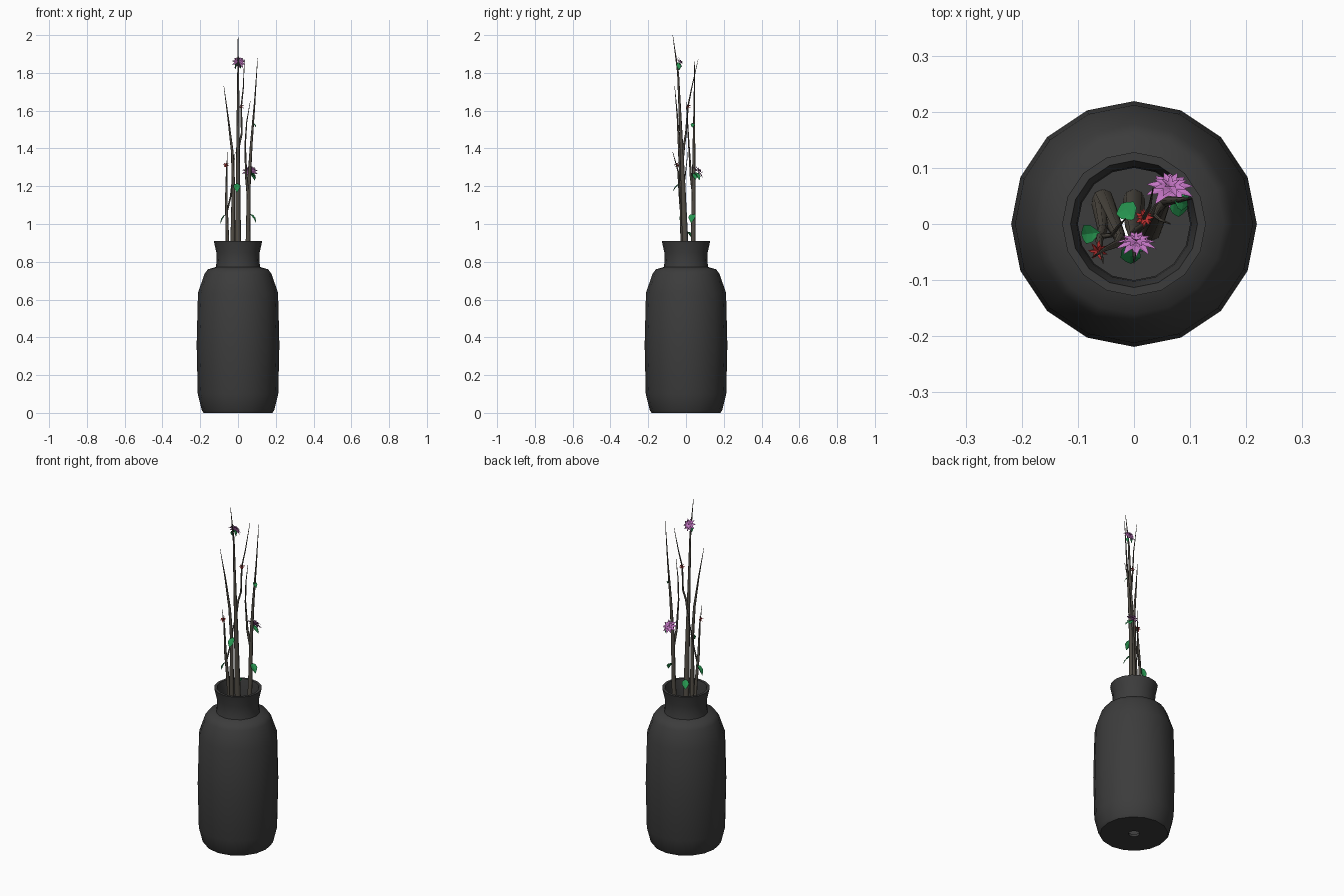
import bpy, bmesh, math
from mathutils import Vector


def material(name, rgb):
    m = bpy.data.materials.new(name)
    m.diffuse_color = (*rgb, 1)
    return m


CLAY = material("dark_clay", (0.045, 0.045, 0.045))
BARK = material("bark", (0.085, 0.075, 0.06))
GREEN = material("leaf_green", (0.02, 0.30, 0.08))
PINK = material("petal_pink", (0.55, 0.18, 0.55))
RED = material("bud_red", (0.5, 0.03, 0.03))


def finish(name, bm, mat, smooth=None):
    me = bpy.data.meshes.new(name)
    bm.to_mesh(me)
    bm.free()
    ob = bpy.data.objects.new(name, me)
    bpy.context.collection.objects.link(ob)
    me.materials.append(mat)
    if smooth:
        bpy.ops.object.select_all(action='DESELECT')
        bpy.context.view_layer.objects.active = ob
        ob.select_set(True)
        bpy.ops.object.shade_smooth_by_angle(angle=math.radians(smooth))
    return ob


def skin(bm, rings, closed=False):
    n = len(rings[0])
    pairs = list(zip(rings, rings[1:]))
    if closed:
        pairs.append((rings[-1], rings[0]))
    for a, b in pairs:
        for i in range(n):
            j = (i + 1) % n
            bm.faces.new((a[i], a[j], b[j], b[i]))


def ring(bm, centre, r, n):
    return [bm.verts.new((centre[0] + r * math.cos(2 * math.pi * i / n),
                          centre[1] + r * math.sin(2 * math.pi * i / n),
                          centre[2])) for i in range(n)]


# Vase: closed outer and inner profile with a small drain hole
profile = [(0.03, 0.0), (0.182, 0.0), (0.192, 0.015), (0.213, 0.1), (0.219, 0.36),
           (0.212, 0.635), (0.178, 0.735), (0.16, 0.76), (0.118, 0.772),
           (0.113, 0.80), (0.115, 0.85), (0.128, 0.91),
           (0.113, 0.91), (0.102, 0.85), (0.10, 0.78), (0.15, 0.745),
           (0.198, 0.63), (0.204, 0.36), (0.199, 0.1), (0.178, 0.018), (0.03, 0.015)]
bm = bmesh.new()
skin(bm, [ring(bm, (0, 0, z), r, 16) for r, z in profile], closed=True)
bmesh.ops.recalc_face_normals(bm, faces=bm.faces)
finish("vase", bm, CLAY, 40)


# Stems and branches: tapered tubes through (x, y, z, radius)
def stem(name, pts, n=8):
    bm = bmesh.new()
    rings = [ring(bm, p[:3], p[3], n) for p in pts]
    skin(bm, rings)
    bm.faces.new(rings[0][::-1])
    bm.faces.new(rings[-1])
    finish(name, bm, BARK, 50)


stem("tall_stem", [(0, 0.042, 0.02, 0.02), (0, -0.005, 0.92, 0.016), (0, -0.015, 1.2, 0.012),
                   (0, -0.028, 1.5, 0.008), (0.001, -0.042, 1.8, 0.005), (0, -0.07, 2.0, 0.001)])
stem("tall_stem_branch", [(-0.002, -0.02, 1.32, 0.007), (0.006, -0.01, 1.42, 0.006),
                          (0.02, 0.0, 1.48, 0.005), (0.017, 0.01, 1.62, 0.004),
                          (0.028, 0.03, 1.72, 0.003), (0.034, 0.064, 1.87, 0.001)])
stem("left_stem", [(-0.055, 0.042, 0.02, 0.02), (-0.028, -0.018, 0.92, 0.012),
                   (-0.024, -0.025, 1.2, 0.009), (-0.03, -0.035, 1.38, 0.007),
                   (-0.052, -0.045, 1.56, 0.004), (-0.075, -0.06, 1.73, 0.001)])
stem("short_stem", [(-0.06, 0.036, 0.02, 0.016), (-0.056, -0.01, 0.92, 0.009),
                    (-0.062, -0.03, 1.12, 0.007), (-0.06, -0.042, 1.28, 0.004),
                    (-0.055, -0.07, 1.38, 0.001)])
stem("short_stem_branch", [(-0.06, -0.022, 1.06, 0.005), (-0.04, -0.02, 1.14, 0.004),
                           (-0.028, -0.005, 1.25, 0.003), (-0.015, 0.01, 1.38, 0.001)])
stem("right_stem", [(0.03, -0.01, 0.02, 0.02), (0.053, 0.038, 0.92, 0.012),
                    (0.057, 0.041, 1.2, 0.01), (0.07, 0.042, 1.42, 0.007),
                    (0.088, 0.044, 1.64, 0.004), (0.104, 0.045, 1.88, 0.001)])
stem("right_stem_branch", [(0.054, 0.04, 1.15, 0.008), (0.043, 0.026, 1.25, 0.006),
                           (0.038, 0.015, 1.42, 0.004), (0.046, 0.008, 1.54, 0.003),
                           (0.065, 0.0, 1.65, 0.001)])


# Pointed folded blade used for leaves, petals and buds
def blade(bm, base, direction, normal, length, width, fold=0.15):
    d = Vector(direction).normalized()
    n = Vector(normal)
    n = (n - d * n.dot(d)).normalized()
    s = d.cross(n)
    b = Vector(base)

    def at(t, side):
        bend = -0.35 * length * t * t + abs(side) * fold * width
        return bm.verts.new(b + d * length * t + s * side * width / 2 + n * bend)

    root, tip = at(0, 0), at(1, 0)
    rows = [(at(t, -w), at(t, 0), at(t, w)) for t, w in ((0.3, 0.85), (0.6, 0.95), (0.82, 0.5))]
    for k in (0, 1):
        bm.faces.new((root, rows[0][k], rows[0][k + 1]))
        bm.faces.new((tip, rows[-1][k + 1], rows[-1][k]))
        for a, c in zip(rows, rows[1:]):
            bm.faces.new((a[k], c[k], c[k + 1], a[k + 1]))


# Leaves: base, direction, length, width
leaves = [((0.058, 0.04, 1.055), (0.9, -0.3, -0.6), 0.06, 0.04),
          ((-0.06, -0.015, 1.055), (-0.8, -0.1, -0.7), 0.065, 0.036),
          ((-0.006, -0.03, 1.215), (-0.0, -0.85, -0.5), 0.06, 0.038),
          ((0.0, 0.006, 0.96), (-0.5, 0.7, -0.5), 0.055, 0.04),
          ((0.072, 0.042, 1.535), (0.8, -0.3, -0.4), 0.034, 0.026),
          ((0.062, 0.045, 1.275), (0.6, 0.6, -0.5), 0.055, 0.035),
          ((0.06, 0.045, 1.27), (0.8, 0.1, -0.35), 0.05, 0.03),
          ((0.0, -0.04, 1.855), (0.6, 0.1, -0.8), 0.04, 0.025),
          ((0.0, -0.04, 1.855), (-0.6, 0.2, -0.8), 0.04, 0.025)]
bm = bmesh.new()
for base, d, l, w in leaves:
    blade(bm, base, d, (0, 0, 1), l, w)
finish("leaves", bm, GREEN)


# Blossoms: layered petals around a facing axis
def blossom(name, centre, axis, size, mat, layers, width):
    bm = bmesh.new()
    a = Vector(axis).normalized()
    u = a.cross(Vector((1, 0, 0.01))).normalized()
    v = a.cross(u)
    for k, (count, lift, scale) in enumerate(layers):
        for i in range(count):
            t = 2 * math.pi * (i + 0.5 * k) / count
            d = u * math.cos(t) + v * math.sin(t) + a * lift
            blade(bm, Vector(centre) + a * 0.003 * k, d, a, size * scale, width * scale)
    finish(name, bm, mat)


petals = [(10, 0.25, 1.0), (8, 0.7, 0.75), (5, 1.5, 0.5)]
blossom("lower_flower", (0.064, 0.062, 1.277), (0.05, 0.7, 0.7), 0.042, PINK, petals, 0.017)
blossom("upper_flower", (0.004, -0.036, 1.855), (0.0, 0.85, 0.5), 0.036, PINK, petals, 0.015)
buds = [(6, 0.1, 1.0), (6, 0.8, 1.0), (5, -0.8, 0.9)]
blossom("short_stem_bud", (-0.063, -0.046, 1.31), (-0.3, -0.4, 0.8), 0.017, RED, buds, 0.007)
blossom("branch_bud", (0.018, 0.011, 1.62), (0.2, 0.1, 0.9), 0.016, RED, buds, 0.007)
